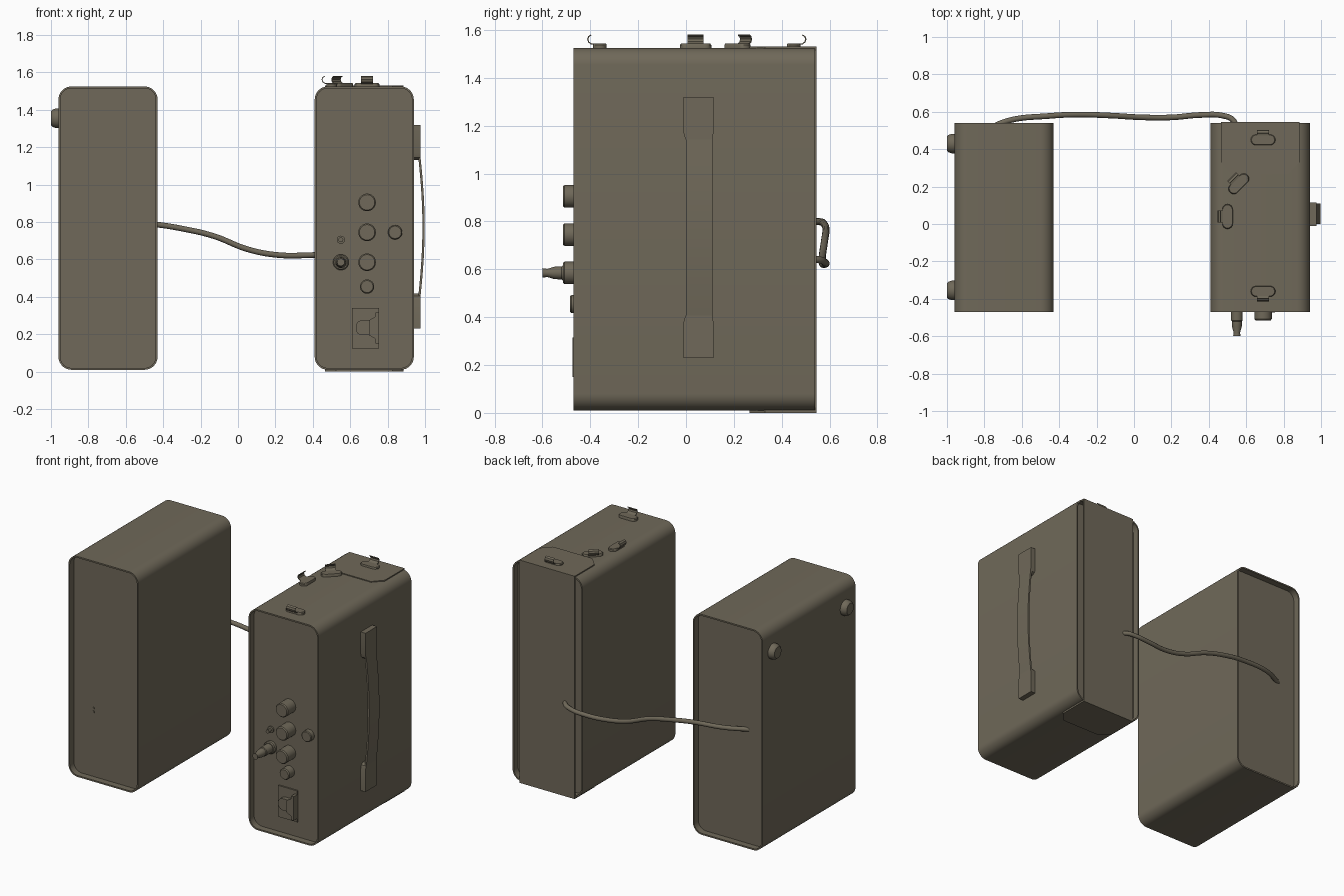
import bpy, bmesh, math
from mathutils import Vector

if "Cube" in bpy.data.objects:
    bpy.data.objects.remove(bpy.data.objects["Cube"])

mat = bpy.data.materials.new("olive_brown")
mat.diffuse_color = (0.16, 0.14, 0.10, 1)
mat.use_nodes = True
mat.node_tree.nodes["Principled BSDF"].inputs["Base Color"].default_value = mat.diffuse_color

Y0, Y1, RECESS = -0.47, 0.54, 0.045
PANEL = Y0 + RECESS          # y of the recessed front panel


def loft(name, rings, smooth=True):
    """Join equal-sized rings of points into a closed, capped mesh."""
    bm = bmesh.new()
    vs = [[bm.verts.new(p) for p in r] for r in rings]
    n = len(vs[0])
    for a, b in zip(vs, vs[1:]):
        for i in range(n):
            j = (i + 1) % n
            bm.faces.new((a[i], a[j], b[j], b[i]))
    bm.faces.new(vs[0])
    bm.faces.new(vs[-1])
    bmesh.ops.recalc_face_normals(bm, faces=bm.faces)
    me = bpy.data.meshes.new(name)
    bm.to_mesh(me)
    bm.free()
    me.materials.append(mat)
    ob = bpy.data.objects.new(name, me)
    bpy.context.collection.objects.link(ob)
    if smooth:
        bpy.ops.object.select_all(action='DESELECT')
        ob.select_set(True)
        bpy.context.view_layer.objects.active = ob
        bpy.ops.object.shade_smooth_by_angle(angle=math.radians(35))
    return ob


def place(axis, a, b, t):
    """Put 2D point (a, b) on the plane at t along the axis."""
    return {'X': (t, a, b), 'Y': (a, t, b), 'Z': (a, b, t)}[axis]


def prism(name, axis, pts, t0, t1):
    return loft(name, [[place(axis, a, b, t) for a, b in pts] for t in (t0, t1)])


def rect(a0, a1, b0, b1):
    return [(a0, b0), (a1, b0), (a1, b1), (a0, b1)]


def round_rect(a0, a1, b0, b1, r, seg=8):
    pts = []
    for k, (ca, cb) in enumerate(((a1 - r, b1 - r), (a0 + r, b1 - r),
                                  (a0 + r, b0 + r), (a1 - r, b0 + r))):
        for i in range(seg + 1):
            t = math.pi / 2 * (k + i / seg)
            pts.append((ca + r * math.cos(t), cb + r * math.sin(t)))
    return pts


def turned(name, axis, a, b, profile, n=32):
    """Lathe of (radius, position) pairs along an axis."""
    ang = [2 * math.pi * i / n for i in range(n)]
    return loft(name, [[place(axis, a + r * math.cos(t), b + r * math.sin(t), p)
                        for t in ang] for r, p in profile])


# Cabinets: rounded shells with thin rims and recessed front and back panels
def cabinet(name, x0, x1):
    outer = round_rect(x0, x1, 0.01, 1.525, 0.07)
    e = 0.01
    inner = round_rect(x0 + e, x1 - e, 0.01 + e, 1.525 - e, 0.06)
    steps = [(inner, PANEL), (inner, Y0), (outer, Y0),
             (outer, Y1), (inner, Y1), (inner, Y1 - RECESS)]
    loft(name, [[(x, y, z) for x, z in ring] for ring, y in steps])


cabinet("left_cabinet", -0.96, -0.43)
cabinet("right_cabinet", 0.41, 0.94)

# Feet on the outer side of the left cabinet
for y in (-0.355, 0.43):
    turned("side_foot", 'X', y, 1.355,
           [(0.052, -0.95), (0.052, -0.975), (0.046, -0.992), (0.038, -1.0)])

# Two small indicator lights on the left front
for z in (0.465, 0.49):
    turned("indicator_light", 'Y', -0.80, z,
           [(0.008, PANEL + 0.005), (0.008, PANEL - 0.006)], 12)

# Control knobs
for z in (0.585, 0.745, 0.905):
    turned("control_knob", 'Y', 0.69, z,
           [(0.047, PANEL + 0.005), (0.047, -0.508), (0.041, -0.515)])
turned("small_knob", 'Y', 0.69, 0.455,
       [(0.038, PANEL + 0.005), (0.038, -0.478), (0.032, -0.485)])
turned("round_button", 'Y', 0.84, 0.745,
       [(0.038, PANEL + 0.005), (0.038, -0.455), (0.033, -0.46)])
turned("toggle_switch", 'Y', 0.55, 0.705,
       [(0.022, PANEL + 0.005), (0.022, -0.435), (0.009, -0.436), (0.013, -0.466)], 16)

# Plug pushed into its socket
turned("socket_collar", 'Y', 0.55, 0.585,
       [(0.042, PANEL + 0.005), (0.042, -0.445), (0.036, -0.45)])
turned("plug", 'Y', 0.55, 0.585,
       [(0.031, PANEL), (0.031, -0.515), (0.027, -0.52), (0.026, -0.55),
        (0.017, -0.58), (0.02, -0.60)])

# Power inlet: plate, raised inner block and rounded grip
prism("inlet_plate", 'Y', rect(0.61, 0.755, 0.125, 0.34), PANEL + 0.005, PANEL - 0.01)
prism("inlet_block", 'Y', [(0.755, 0.15), (0.755, 0.315), (0.735, 0.315), (0.735, 0.295),
                           (0.70, 0.275), (0.70, 0.195), (0.735, 0.175), (0.735, 0.15)],
      PANEL, -0.474)
prism("inlet_grip", 'Y', round_rect(0.63, 0.74, 0.195, 0.275, 0.035), PANEL, -0.465)

# Thin bracket wrapped over the back, top and bottom of the right cabinet
XA, XB = 0.465, 0.885
tongue = [(XA, 0.545), (XA, 0.33), (XA + 0.06, 0.265),
          (XB - 0.06, 0.265), (XB, 0.33), (XB, 0.545)]
prism("bracket_back", 'Y', rect(XA, XB, 0.0, 1.531), 0.537, 0.545)
prism("bracket_top", 'Z', tongue, 1.52, 1.531)
prism("bracket_bottom", 'Z', tongue, 0.0, 0.015)


# Cable hooks on top: stadium base with a curled strip, facing a direction
def cable_hook(x, y, angle):
    out = Vector((math.cos(angle), math.sin(angle), 0))
    side = Vector((-out.y, out.x, 0))
    up = Vector((0, 0, 1))
    base = Vector((x, y, 1.52))
    foot = round_rect(-0.066, 0.066, -0.028, 0.028, 0.0279, 6)
    loft("hook_base", [[base + side * a * s + out * b * s + up * h for a, b in foot]
                       for s, h in ((1, 0), (1, 0.018), (0.93, 0.023))])
    path = [(-0.02, 0.018), (0.02, 0.02), (0.036, 0.022), (0.047, 0.030),
            (0.051, 0.042), (0.047, 0.053), (0.036, 0.06)]
    rings = []
    for i, (u, h) in enumerate(path):
        p, q = path[max(i - 1, 0)], path[min(i + 1, len(path) - 1)]
        n = (out * -(q[1] - p[1]) + up * (q[0] - p[0])).normalized() * 0.0025
        c = base + out * u + up * h
        rings.append([c + side * 0.033 + n, c - side * 0.033 + n,
                      c - side * 0.033 - n, c + side * 0.033 - n])
    loft("hook_strip", rings)


for x, y, deg in ((0.69, 0.45, 90), (0.56, 0.215, 135), (0.50, 0.04, 180), (0.69, -0.36, -90)):
    cable_hook(x, y, math.radians(deg))

# Carry handle: bowed strap held by two mirrored end caps
rings = []
for i in range(25):
    t = i / 24
    z = 0.25 + 1.05 * t
    x = 0.952 + 0.04 * math.sin(math.pi * t)
    rings.append([(x - 0.006, 0.0, z), (x + 0.006, 0.0, z),
                  (x + 0.006, 0.11, z), (x - 0.006, 0.11, z)])
loft("handle_strap", rings)
cap = [(-0.01, 1.32), (0.115, 1.32), (0.115, 1.17), (0.108, 1.145), (0.09, 1.132),
       (0.015, 1.132), (-0.003, 1.145), (-0.01, 1.17)]
for name, pts in (("handle_cap_top", cap),
                  ("handle_cap_bottom", [(y, 1.55 - z) for y, z in cap])):
    prism(name, 'X', pts, 0.935, 0.976)

# Cable joining the two cabinets behind
cu = bpy.data.curves.new("link_cable", 'CURVE')
cu.dimensions = '3D'
cu.bevel_depth = 0.015
cu.bevel_resolution = 4
cu.use_fill_caps = True
pts = [(-0.82, 0.485, 0.80), (-0.68, 0.55, 0.80), (-0.45, 0.578, 0.788), (-0.30, 0.585, 0.765),
       (-0.13, 0.580, 0.725), (0.05, 0.570, 0.655), (0.20, 0.570, 0.625), (0.36, 0.583, 0.622),
       (0.47, 0.580, 0.63), (0.53, 0.555, 0.64), (0.55, 0.50, 0.645)]
sp = cu.splines.new('BEZIER')
sp.bezier_points.add(len(pts) - 1)
for bp, p in zip(sp.bezier_points, pts):
    bp.co = p
    bp.handle_left_type = bp.handle_right_type = 'AUTO'
cu.materials.append(mat)
cable = bpy.data.objects.new("link_cable", cu)
bpy.context.collection.objects.link(cable)
